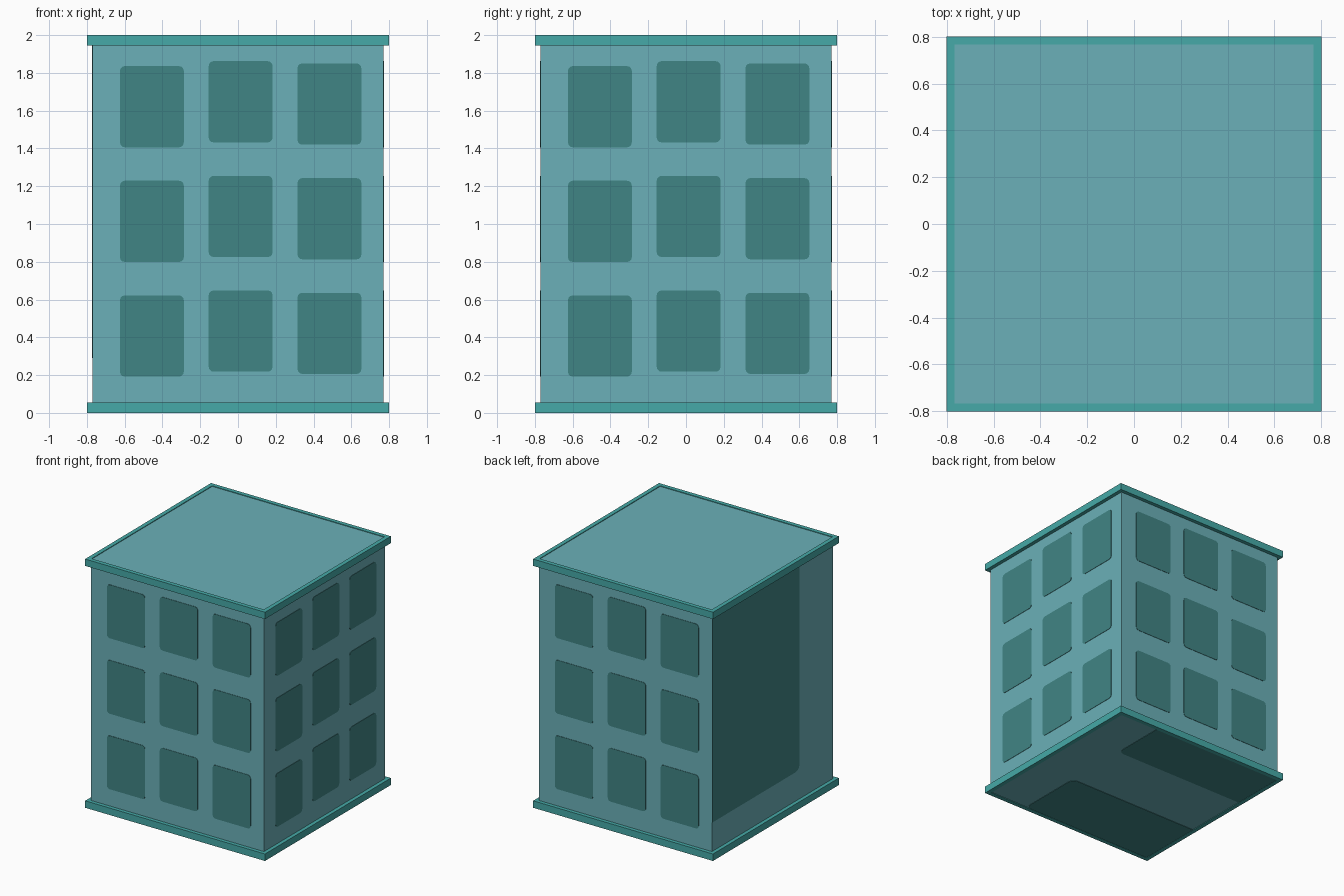
import bpy, bmesh, math
from mathutils import Vector

if "Cube" in bpy.data.objects:
    bpy.data.objects.remove(bpy.data.objects["Cube"])


def material(name, rgb):
    lin = [((c / 255 + 0.055) / 1.055) ** 2.4 for c in rgb]
    m = bpy.data.materials.new(name)
    m.diffuse_color = (*lin, 1)
    m.use_nodes = True
    m.node_tree.nodes["Principled BSDF"].inputs["Base Color"].default_value = m.diffuse_color
    return m


WALL = material("pale teal wall", (107, 176, 184))
TRIM = material("teal trim", (70, 170, 168))
GLASS = material("dark teal window", (64, 133, 133))


def finish(bm, name, mat):
    bmesh.ops.recalc_face_normals(bm, faces=bm.faces)
    me = bpy.data.meshes.new(name)
    bm.to_mesh(me)
    bm.free()
    me.materials.append(mat)
    ob = bpy.data.objects.new(name, me)
    bpy.context.collection.objects.link(ob)
    return ob


def square(bm, s, z):
    return [bm.verts.new((x * s, y * s, z)) for x, y in ((-1, -1), (1, -1), (1, 1), (-1, 1))]


def ring(name, outer, inner, z0, z1):
    """Square frame made from four joined bars."""
    bm = bmesh.new()
    loops = [square(bm, outer, z0), square(bm, outer, z1),
             square(bm, inner, z1), square(bm, inner, z0)]
    for k in range(4):
        a, b = loops[k], loops[(k + 1) % 4]
        for i in range(4):
            j = (i + 1) % 4
            bm.faces.new((a[i], a[j], b[j], b[i]))
    return finish(bm, name, TRIM)


def plate(name, u0, u1, v0, v1, origin, u, v, radii=(0.025,) * 4):
    """Thin painted panel; radii run anticlockwise from the lower left corner."""
    origin, u, v = Vector(origin), Vector(u), Vector(v)
    n = u.cross(v)
    bm = bmesh.new()
    verts = []
    corners = ((u0, v0, 1, 1), (u1, v0, -1, 1), (u1, v1, -1, -1), (u0, v1, 1, -1))
    for k, ((cu, cv, su, sv), r) in enumerate(zip(corners, radii)):
        for s in range(4 if r else 1):
            a = math.pi + k * math.pi / 2 + s * math.pi / 6
            pu = cu + su * r + r * math.cos(a)
            pv = cv + sv * r + r * math.sin(a)
            verts.append(bm.verts.new(origin + u * pu + v * pv - n * 0.001))
    face = bm.faces.new(verts)
    ext = bmesh.ops.extrude_face_region(bm, geom=[face])["geom"]
    bmesh.ops.translate(bm, vec=n * 0.004, verts=[e for e in ext if isinstance(e, bmesh.types.BMVert)])
    return finish(bm, name, GLASS)


# Building body
bm = bmesh.new()
bmesh.ops.create_cube(bm, size=1)
bmesh.ops.scale(bm, vec=(1.54, 1.54, 1.99), verts=bm.verts)
bmesh.ops.translate(bm, vec=(0, 0, 1), verts=bm.verts)
finish(bm, "building_body", WALL)

# Trim around base and roof
ring("base_trim", 0.8, 0.766, 0, 0.056)
ring("roof_trim", 0.8, 0.766, 1.945, 2)

# Windows on the front, right and back walls
walls = {"front": ((0, -0.77, 0), (1, 0, 0)),
         "right": ((0.77, 0, 0), (0, 1, 0)),
         "back": ((0, 0.77, 0), (-1, 0, 0))}
columns = ((-0.625, 0.192), (-0.155, 0.218), (0.315, 0.206))
for side, (origin, u) in walls.items():
    for c, (left, low) in enumerate(columns):
        for r in range(3):
            z = low + r * 0.607
            plate(f"{side}_window_{r}_{c}", left, left + 0.338, z, z + 0.43,
                  origin, u, (0, 0, 1))

# Large dark panel on the left wall
plate("left_wall_panel", -0.77, 0.34, 0.29, 1.96, (-0.77, 0, 0), (0, -1, 0), (0, 0, 1),
      (0, 0.05, 0, 0))

# Two dark panels on the underside
for name, v0, v1, r in (("underside_panel_back", -0.768, -0.32, (0, 0, 0.05, 0)),
                        ("underside_panel_front", 0.22, 0.768, (0, 0.05, 0.05, 0))):
    plate(name, -0.768, 0.42, v0, v1, (0, 0, 0.005), (1, 0, 0), (0, -1, 0), r)
